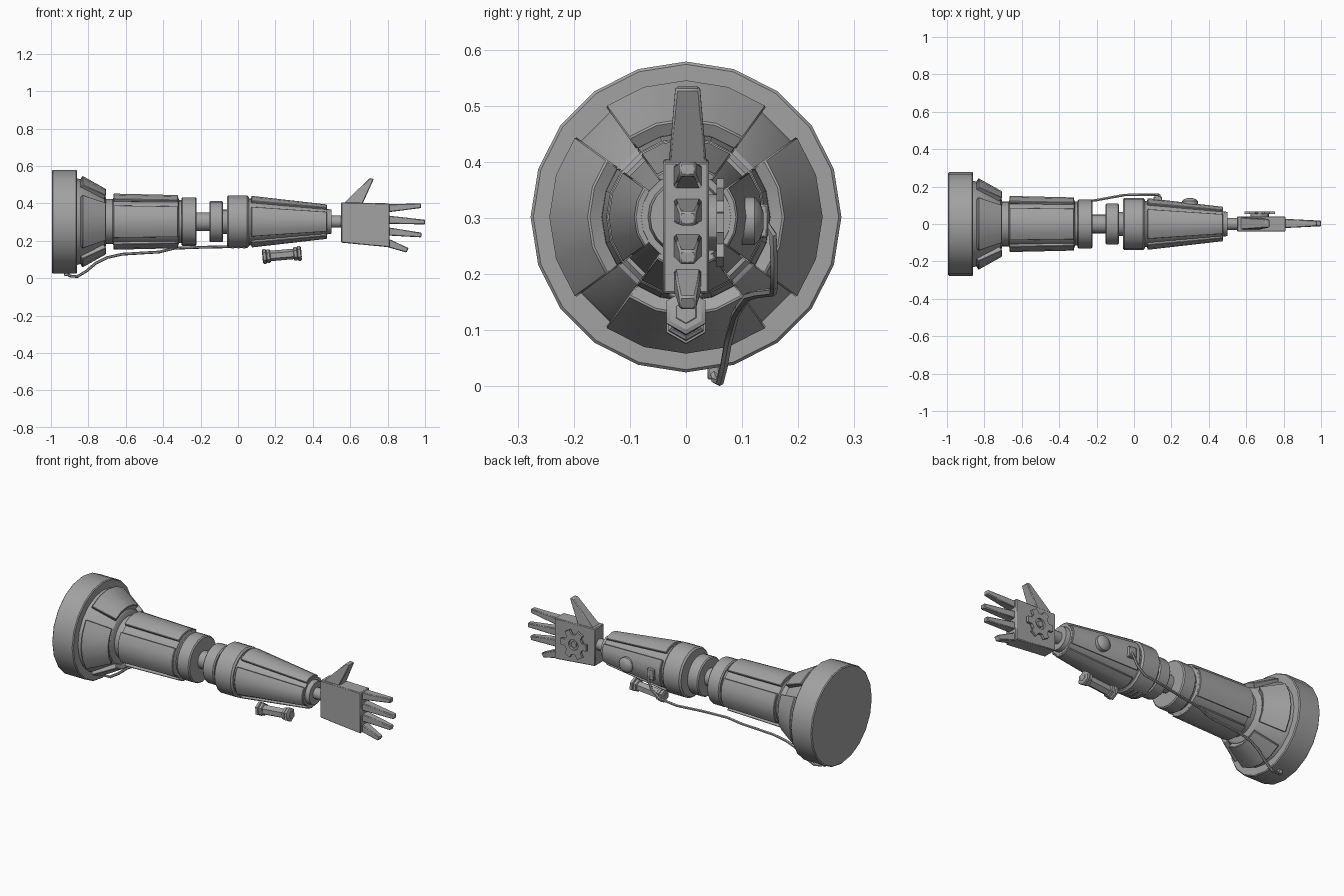
import bpy, bmesh, math
from mathutils import Vector, Matrix

if "Cube" in bpy.data.objects:
    bpy.data.objects.remove(bpy.data.objects["Cube"])

CZ = 0.302  # height of the arm axis
grey = bpy.data.materials.new("grey metal")
grey.diffuse_color = (0.36, 0.36, 0.36, 1)
grey.use_nodes = True
grey.node_tree.nodes["Principled BSDF"].inputs["Base Color"].default_value = grey.diffuse_color


def finish(name, bm, bevel=0.0):
    bmesh.ops.recalc_face_normals(bm, faces=bm.faces)
    me = bpy.data.meshes.new(name)
    bm.to_mesh(me)
    bm.free()
    me.materials.append(grey)
    ob = bpy.data.objects.new(name, me)
    bpy.context.collection.objects.link(ob)
    if bevel:
        mod = ob.modifiers.new("bevel", 'BEVEL')
        mod.width = bevel
        mod.segments = 1
    return ob


def loft(name, rings, bevel=0.0):
    """Solid through equal-length closed rings of points."""
    bm = bmesh.new()
    vs = [[bm.verts.new(p) for p in ring] for ring in rings]
    n = len(vs[0])
    for a, b in zip(vs, vs[1:]):
        for i in range(n):
            j = (i + 1) % n
            bm.faces.new((a[i], a[j], b[j], b[i]))
    bm.faces.new(vs[0])
    bm.faces.new(vs[-1])
    return finish(name, bm, bevel)


def turned(name, profile, sides=20, centre=(0, 0, CZ), matrix=None):
    """Solid of revolution around the x axis from (x, radius) pairs."""
    m = matrix or Matrix.Translation(centre)
    ang = [math.tau * i / sides for i in range(sides)]
    return loft(name, [[m @ Vector((x, r * math.sin(a), r * math.cos(a))) for a in ang]
                       for x, r in profile])


def collar(name, x0, x1, r, c=0.006):
    return turned(name, [(x0, r - c), (x0 + c, r), (x1 - c, r), (x1, r - c)])


def panels(name, x0, r0, x1, r1, thick, half=36):
    """Four curved armour plates spaced around the axis."""
    d = Vector((x1 - x0, r1 - r0)).normalized()
    nx, nr = d.y * thick, -d.x * thick
    section = [(x0, r0), (x1, r1), (x1 + nx, r1 + nr), (x0 + nx, r0 + nr)]
    for k, side in enumerate(("top", "back", "bottom", "front")):
        rings = []
        for s in range(5):
            a = math.radians(90 * k - half + half * s / 2)
            rings.append([(x, r * math.sin(a), CZ + r * math.cos(a)) for x, r in section])
        loft(name + "_" + side, rings, 0.003)


def block(name, x0, x1, y0, y1, z0, z1, bevel=0.003):
    return loft(name, [[(x, y0, z0), (x, y1, z0), (x, y1, z1), (x, y0, z1)]
                       for x in (x0, x1)], bevel)


# Shoulder
collar("shoulder_disc", -0.995, -0.86, 0.277, 0.005)
turned("shoulder_cone", [(-0.865, 0.232), (-0.835, 0.225), (-0.715, 0.148), (-0.705, 0.125)])
panels("shoulder_plate", -0.832, 0.245, -0.705, 0.174, 0.03)

# Upper arm
turned("upper_arm_core", [(-0.72, 0.12), (-0.67, 0.12), (-0.665, 0.13), (-0.32, 0.13),
                          (-0.315, 0.115), (-0.295, 0.115)])
panels("upper_arm_plate", -0.665, 0.15, -0.32, 0.142, 0.018)

# Elbow
collar("elbow_upper_ring", -0.302, -0.222, 0.13)
turned("elbow_shaft", [(-0.23, 0.05), (-0.05, 0.05)])
collar("elbow_middle_ring", -0.152, -0.08, 0.11)
turned("elbow_lower_neck", [(-0.085, 0.065), (-0.05, 0.065)])

# Forearm
collar("forearm_collar", -0.06, 0.058, 0.14, 0.009)
turned("forearm_core", [(0.05, 0.124), (0.07, 0.124), (0.475, 0.08), (0.475, 0.068),
                        (0.5, 0.064)])
panels("forearm_plate", 0.072, 0.138, 0.475, 0.092, 0.016)
for i in range(3):
    block("collar_rib", -0.035 + 0.03 * i, -0.02 + 0.03 * i, -0.03, 0.03, 0.158, 0.175)
turned("wrist_shaft", [(0.49, 0.032), (0.56, 0.032)])

# Palm
W = 0.041
loft("palm", [[(0.552, y, 0.19), (0.81, y, 0.165), (0.81, y, 0.4), (0.552, y, 0.405)]
              for y in (-W, W)], 0.004)


def digit(name, base, tip, wb, wt):
    """Tapered finger; base and tip are (x, low z), (x, high z) pairs."""
    rings = []
    for pair, w in ((base, wb), (tip, wt)):
        (xa, za), (xb, zb) = pair
        rings.append([(xa, 0.003 - w, za), (xa, 0.003 + w, za),
                      (xb, 0.003 + w, zb), (xb, 0.003 - w, zb)])
    loft(name, rings, 0.004)


digit("thumb", ((0.665, 0.395), (0.562, 0.395)), ((0.726, 0.53), (0.703, 0.535)), 0.034, 0.022)
digit("index_finger", ((0.8, 0.352), (0.8, 0.395)), ((0.98, 0.375), (0.978, 0.4)), 0.025, 0.015)
digit("middle_finger", ((0.8, 0.291), (0.8, 0.335)), ((1.0, 0.287), (1.0, 0.312)), 0.025, 0.015)
digit("ring_finger", ((0.8, 0.228), (0.8, 0.272)), ((0.98, 0.218), (0.982, 0.243)), 0.025, 0.015)
digit("little_finger", ((0.785, 0.17), (0.8, 0.213)), ((0.9, 0.137), (0.913, 0.16)), 0.025, 0.015)

# Gear on the back of the hand: toothed outline around a hexagonal hole
GX, GZ = 0.672, 0.292
teeth = 6
bm = bmesh.new()
rows = []
for y in (0.054, 0.068):
    outer, inner = [], []
    for i in range(teeth):
        for off, r in ((-19, 0.058), (-12, 0.083), (12, 0.083), (19, 0.058)):
            a = math.radians(i * 360 / teeth + off)
            outer.append(bm.verts.new((GX + r * math.cos(a), y, GZ + r * math.sin(a))))
            inner.append(bm.verts.new((GX + 0.03 * math.cos(a), y, GZ + 0.03 * math.sin(a))))
    rows.append((outer, inner))
(o0, i0), (o1, i1) = rows
for k in range(len(o0)):
    j = (k + 1) % len(o0)
    for a, b in ((o0, o1), (o1, i1), (i1, i0), (i0, o0)):
        bm.faces.new((a[k], a[j], b[j], b[k]))
finish("hand_gear", bm)
TURN = Matrix.Rotation(math.radians(90), 4, 'Z')
hub = Matrix.Translation((GX, 0, GZ)) @ TURN
turned("gear_mount", [(0.035, 0.05), (0.055, 0.05)], 12, matrix=hub)
turned("gear_nut", [(0.05, 0.018), (0.066, 0.018)], 6, matrix=hub)

# Canister slung under the forearm
tilt = Matrix.Translation((0.235, 0, 0.124)) @ Matrix.Rotation(math.radians(-5), 4, 'Y')
turned("canister_body", [(-0.105, 0.02), (-0.1, 0.028), (0.1, 0.028), (0.105, 0.02)],
       6, matrix=tilt)
for s in (-1, 1):
    turned("canister_cap", [(s * 0.062, 0.03), (s * 0.066, 0.036), (s * 0.08, 0.036),
                            (s * 0.083, 0.03), (s * 0.086, 0.04), (s * 0.1, 0.04),
                            (s * 0.104, 0.032)], 6, matrix=tilt)

# Round button and cable socket on the back of the forearm
turned("forearm_button", [(0.1, 0.043), (0.122, 0.043), (0.132, 0.033), (0.138, 0.015)], 16,
       matrix=Matrix.Translation((0.3, 0, 0.295)) @ TURN)
block("cable_socket", 0.105, 0.15, 0.115, 0.146, 0.265, 0.325)
block("shoulder_cable_clip", -0.93, -0.905, 0.038, 0.06, 0.012, 0.04)

# Cable running from the shoulder to the forearm socket
path = [(-0.918, 0.048, 0.03), (-0.9, 0.052, 0.012), (-0.86, 0.06, 0.008),
        (-0.81, 0.068, 0.038), (-0.76, 0.075, 0.08), (-0.7, 0.083, 0.11),
        (-0.62, 0.088, 0.128), (-0.42, 0.095, 0.14), (-0.34, 0.11, 0.16),
        (-0.2, 0.128, 0.165), (-0.05, 0.155, 0.168), (0.06, 0.157, 0.18),
        (0.11, 0.157, 0.22), (0.135, 0.155, 0.27), (0.135, 0.138, 0.295)]
rings = []
for i, p in enumerate(path):
    t = (Vector(path[min(i + 1, len(path) - 1)]) - Vector(path[max(i - 1, 0)])).normalized()
    u = t.cross(Vector((0, 1, 0))).normalized()
    v = t.cross(u)
    rings.append([Vector(p) + 0.0075 * (u * math.cos(a) + v * math.sin(a))
                  for a in (math.tau * k / 6 for k in range(6))])
loft("cable", rings)

# Smooth shading with sharp edges kept
bpy.ops.object.select_all(action='DESELECT')
for ob in bpy.context.collection.objects:
    ob.select_set(True)
    bpy.context.view_layer.objects.active = ob
bpy.ops.object.shade_smooth_by_angle(angle=math.radians(30))
